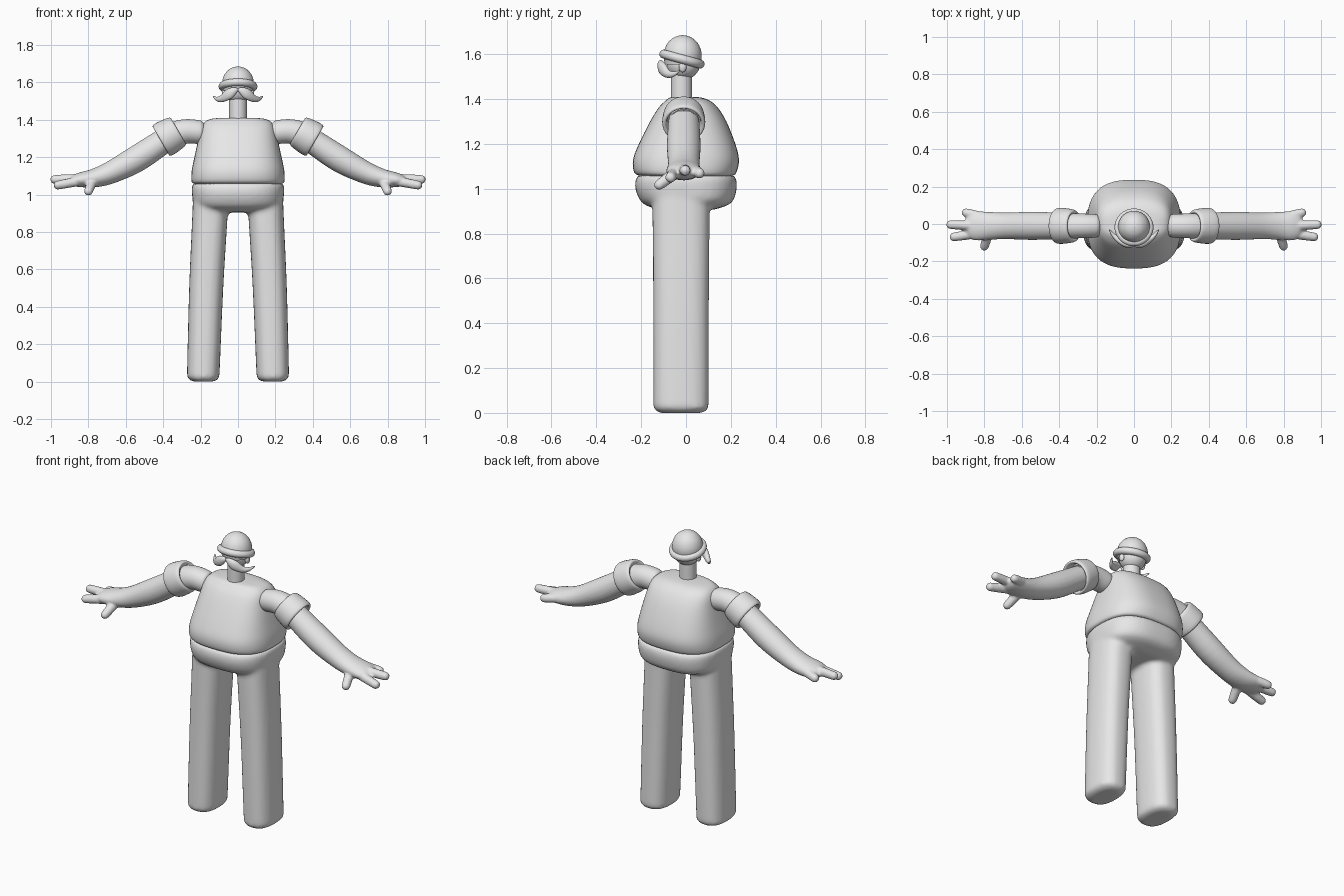
import bpy, bmesh
from math import sin, cos, pi, radians
from mathutils import Vector

cube = bpy.data.objects.get("Cube")
if cube:
    bpy.data.objects.remove(cube)

GREY = (0.8, 0.8, 0.8, 1)
mat = bpy.data.materials.new("plain grey")
mat.use_nodes = True
mat.diffuse_color = GREY
mat.node_tree.nodes["Principled BSDF"].inputs["Base Color"].default_value = GREY

X, Y, Z = Vector((1, 0, 0)), Vector((0, 1, 0)), Vector((0, 0, 1))


def spline(rows, steps):
    """Smooth curve through rows of numbers."""
    pts = [Vector(r) for r in rows]
    pts = [pts[0] * 2 - pts[1]] + pts + [pts[-1] * 2 - pts[-2]]
    out = []
    for a, b, c, d in zip(pts, pts[1:], pts[2:], pts[3:]):
        for i in range(steps):
            t = i / steps
            out.append((b * 2 + (c - a) * t + (a * 2 - b * 5 + c * 4 - d) * t * t
                        + (b * 3 - a - c * 3 + d) * t ** 3) / 2)
    return out + [pts[-2]]


def loft(bm, rows, side, axis=None, n=2, seg=36, steps=4):
    """Skin rounded sections (x, y, z, side radius, other radius) along a path."""
    st = spline(rows, steps)
    centres = [Vector(s[:3]) for s in st]
    rings = []
    for i, s in enumerate(st):
        t = axis
        if t is None:
            t = centres[min(i + 1, len(st) - 1)] - centres[max(i - 1, 0)]
        t = t.normalized()
        u = (side - t * side.dot(t)).normalized()
        v = t.cross(u)
        ring = []
        for k in range(seg):
            c, d = cos(2 * pi * k / seg), sin(2 * pi * k / seg)
            c = abs(c) ** (2 / n) * (1 if c > 0 else -1)
            d = abs(d) ** (2 / n) * (1 if d > 0 else -1)
            ring.append(bm.verts.new(centres[i] + u * (c * s[3]) + v * (d * s[4])))
        rings.append(ring)
    for a, b in zip(rings, rings[1:]):
        for k in range(seg):
            j = (k + 1) % seg
            bm.faces.new((a[k], a[j], b[j], b[k]))
    bm.faces.new(rings[0])
    bm.faces.new(rings[-1])


def dress(obj, name, mirror=False):
    obj.name = name
    obj.data.name = name
    obj.data.materials.append(mat)
    obj.data.shade_smooth()
    obj.data.set_sharp_from_angle(angle=radians(60))
    if mirror:
        obj.modifiers.new("Mirror", "MIRROR").use_mirror_merge = False


def finish(bm, name, mirror=False, voxel=0, smooth=0):
    bmesh.ops.recalc_face_normals(bm, faces=bm.faces)
    mesh = bpy.data.meshes.new(name)
    bm.to_mesh(mesh)
    bm.free()
    obj = bpy.data.objects.new(name, mesh)
    bpy.context.collection.objects.link(obj)
    if voxel:
        m = obj.modifiers.new("Blend", "REMESH")
        m.mode, m.voxel_size, m.use_smooth_shade = "VOXEL", voxel, True
        m = obj.modifiers.new("Soften", "SMOOTH")
        m.factor, m.iterations = 0.5, smooth
    dress(obj, name, mirror)


def ball(name, loc, scale):
    bpy.ops.mesh.primitive_uv_sphere_add(segments=32, ring_count=16, radius=1, location=loc)
    obj = bpy.context.object
    obj.scale = scale
    dress(obj, name)


# Torso: pillow shape, wide at the belly
bm = bmesh.new()
torso = [(1.055, 0, .2, .17), (1.058, 0, .235, .208), (1.075, -.003, .249, .229),
         (1.13, 0, .247, .236), (1.2, .005, .233, .215), (1.3, .01, .211, .17),
         (1.36, .01, .196, .133), (1.39, .008, .175, .102), (1.405, 0, .14, .075),
         (1.41, -.01, .09, .045)]
loft(bm, [(0, y, z, rx, ry) for z, y, rx, ry in torso], X, Z, n=2.7, seg=64)
finish(bm, "torso")

# Trousers: pelvis blended into two straight legs
bm = bmesh.new()
pelvis = [(.905, 0, .16, .12), (.925, .003, .21, .18), (.95, .003, .238, .209),
          (1, 0, .246, .226), (1.04, 0, .247, .225), (1.057, 0, .24, .215),
          (1.061, 0, .22, .19)]
loft(bm, [(0, y, z, rx, ry) for z, y, rx, ry in pelvis], X, Z, n=2.7, seg=64)
leg = [(0, .185, .05, .09), (.006, .185, .07, .108), (.03, .185, .084, .12),
       (.06, .185, .087, .123), (.5, .17, .091, .124), (.85, .152, .094, .127),
       (1, .145, .095, .128)]
for s in (-1, 1):
    loft(bm, [(s * x, -.022, z, rx, ry) for z, x, rx, ry in leg], X, Z, n=2.6, seg=48)
finish(bm, "trousers", voxel=.012, smooth=6)

# Upper sleeves
AY = -.01
bm = bmesh.new()
sleeve = [(.178, 1.332, .03), (.184, 1.332, .05), (.205, 1.333, .062),
          (.27, 1.338, .065), (.33, 1.325, .067), (.39, 1.295, .067)]
loft(bm, [(x, AY, z, r, r) for x, z, r in sleeve], Y)
finish(bm, "sleeves", mirror=True)

# Rolled cuffs: open ring around the arm
bm = bmesh.new()
start, along = Vector((.322, AY, 1.338)), Vector((.866, 0, -.5))
cuff = [(.005, .064), (-.004, .075), (.003, .086), (.03, .092), (.075, .096),
        (.098, .094), (.104, .086), (.096, .078), (.06, .072)]
loft(bm, [(*(start + along * d), r, r) for d, r in cuff], Y, along)
finish(bm, "cuffs", mirror=True)

# Forearms with hands: fingers and thumb blended into a flat palm
bm = bmesh.new()
forearm = [(.38, 1.298, .07, .066), (.54, 1.192, .075, .071), (.68, 1.118, .071, .06),
           (.77, 1.088, .074, .05), (.84, 1.079, .078, .04), (.88, 1.074, .066, .03),
           (.9, 1.072, .04, .016)]
loft(bm, [(x, AY, z, ry, rt) for x, z, ry, rt in forearm], Y)
fingers = [((.8, .035, 1.085), (.92, .066, 1.065)),
           ((.84, -.01, 1.085), (1.003, -.002, 1.08)),
           ((.83, -.05, 1.075), (.985, -.072, 1.046)),
           ((.78, -.055, 1.065), (.805, -.137, 1.004))]
for a, b in fingers:
    a, b = Vector(a), Vector(b)
    tip = (b - a).normalized()
    path = [(*a, .026, .026), (*(b - tip * .03), .024, .024),
            (*(b - tip * .008), .018, .018), (*b, .006, .006)]
    loft(bm, path, Z, tip, seg=20)
finish(bm, "forearms_and_hands", mirror=True, voxel=.007, smooth=4)

# Neck and head
bm = bmesh.new()
loft(bm, [(0, -.02, z, .047, .047) for z in (1.38, 1.52)], X, Z, steps=1)
finish(bm, "neck")
ball("head", (0, -.012, 1.555), (.073, .074, .068))
for s, side in ((1, "left"), (-1, "right")):
    ball(side + "_ear", (s * .074, -.015, 1.543), (.012, .017, .024))

# Domed hat with a tilted rolled brim
bm = bmesh.new()
dome = [(1.555, .08), (1.6, .085), (1.64, .073), (1.667, .05), (1.68, .026), (1.685, .003)]
loft(bm, [(0, -.015, z, r, r) for z, r in dome], X, Z)
finish(bm, "hat_dome")
bpy.ops.mesh.primitive_torus_add(location=(0, -.018, 1.578), rotation=(-.27, 0, 0),
                                 major_radius=.084, minor_radius=.02,
                                 major_segments=48, minor_segments=16)
dress(bpy.context.object, "hat_brim")

# Moustache: two curled halves wrapping round the face
bm = bmesh.new()
half = [(.001, -.11, 1.562, .008, .008), (.02, -.112, 1.555, .02, .015),
        (.05, -.105, 1.536, .028, .018), (.085, -.083, 1.513, .019, .015),
        (.112, -.058, 1.511, .012, .01), (.132, -.03, 1.524, .003, .003)]
loft(bm, half, Z, seg=20)
finish(bm, "moustache", mirror=True)
